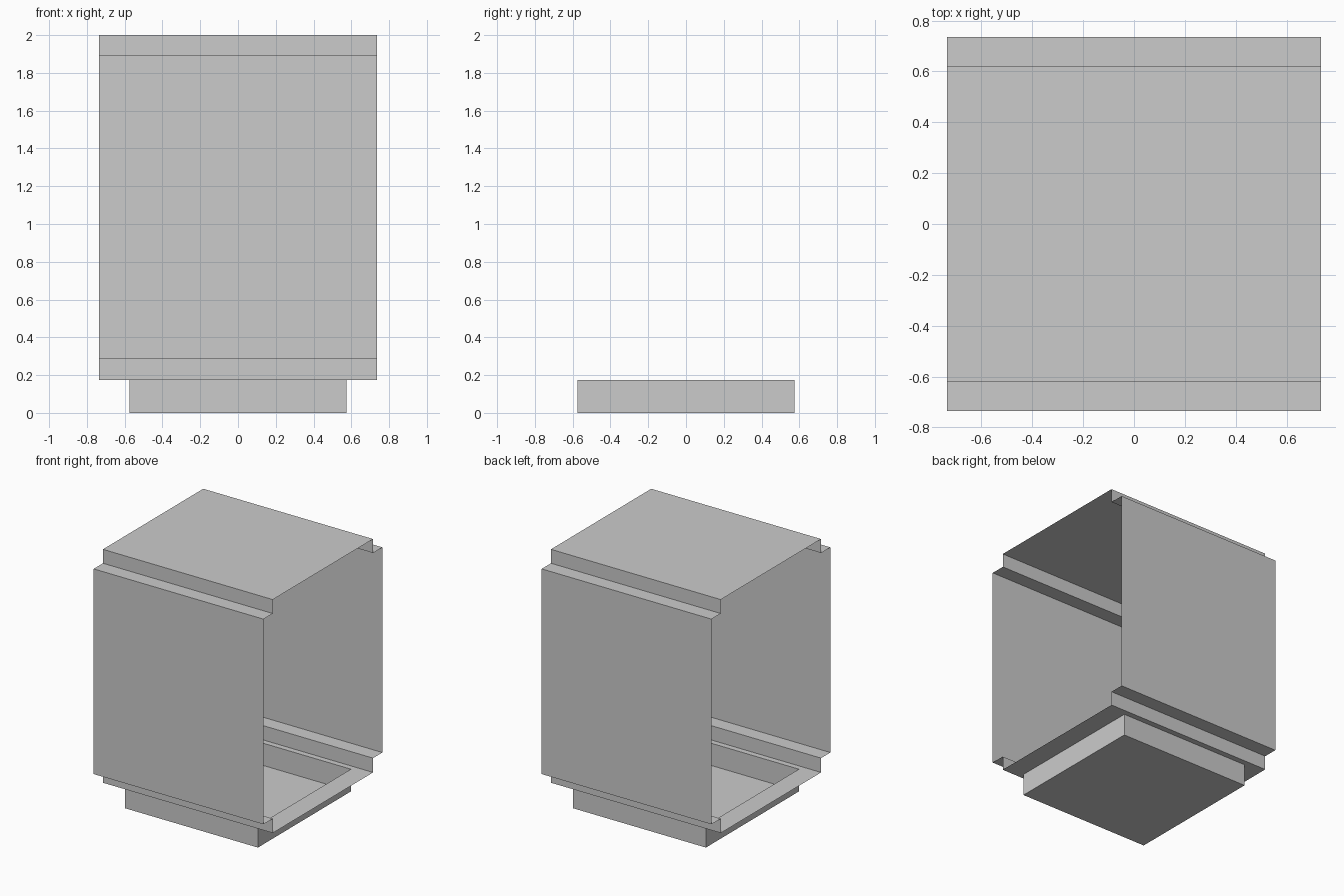
import bpy, bmesh

if "Cube" in bpy.data.objects:
    bpy.data.objects.remove(bpy.data.objects["Cube"])

HALF = 0.735      # half width of the housing (x) and its outer walls (y)
STEP = 0.62       # half depth of the stepped-in roof and floor
BASE = 0.575      # half width of the square foot
FLOOR = 0.174     # height of the housing floor
LOW, HIGH, TOP = 0.286, 1.891, 2.0


def finish(name, bm):
    bmesh.ops.remove_doubles(bm, verts=bm.verts, dist=1e-5)
    mesh = bpy.data.meshes.new(name)
    bm.to_mesh(mesh)
    bm.free()
    obj = bpy.data.objects.new(name, mesh)
    bpy.context.collection.objects.link(obj)


def rect(bm, hx, hy, z):
    return [bm.verts.new((sx * hx, sy * hy, z))
            for sx, sy in ((-1, -1), (1, -1), (1, 1), (-1, 1))]


def join_rings(bm, lower, upper):
    for i in range(4):
        j = (i + 1) % 4
        bm.faces.new((lower[i], lower[j], upper[j], upper[i]))


# Housing: thin stepped sheet swept along x, open at both ends
half = [(STEP, FLOOR), (STEP, LOW), (HALF, LOW), (HALF, HIGH), (STEP, HIGH), (STEP, TOP)]
profile = half + [(-y, z) for y, z in reversed(half)]
bm = bmesh.new()
left = [bm.verts.new((-HALF, y, z)) for y, z in profile]
right = [bm.verts.new((HALF, y, z)) for y, z in profile]
for i in range(len(profile) - 1):
    bm.faces.new((left[i], right[i], right[i + 1], left[i + 1]))
finish("housing_shell", bm)

# Floor rim around the square opening, and the open-topped foot below it
bm = bmesh.new()
bottom = rect(bm, BASE, BASE, 0)
opening = rect(bm, BASE, BASE, FLOOR)
rim = rect(bm, HALF, STEP, FLOOR)
bm.faces.new(bottom[::-1])
join_rings(bm, bottom, opening)
join_rings(bm, opening, rim)
finish("floor_and_foot", bm)
